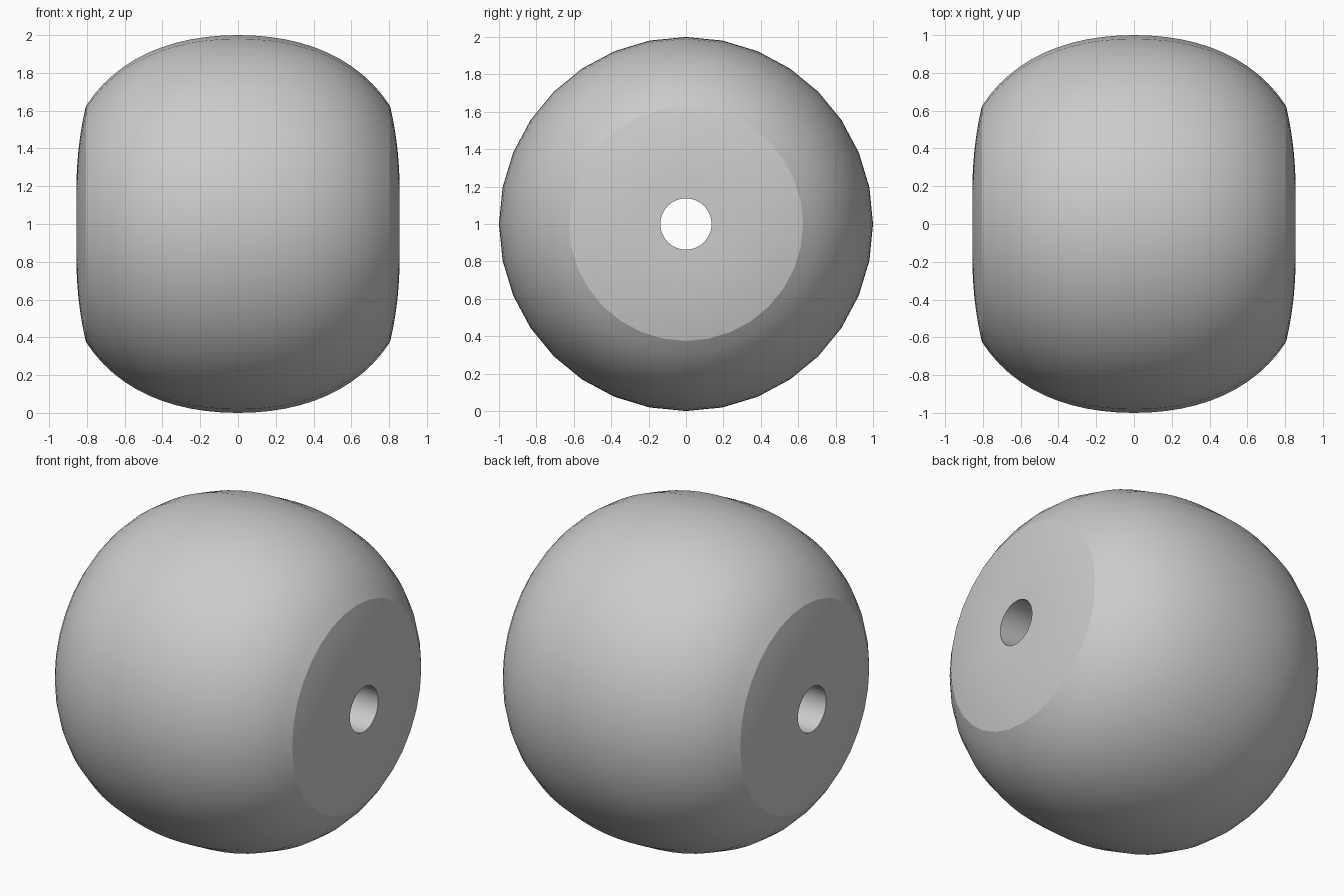
import bpy, bmesh, math
from mathutils import Vector
from mathutils.geometry import interpolate_bezier

if "Cube" in bpy.data.objects:
    bpy.data.objects.remove(bpy.data.objects["Cube"])

SIDES = 32
HOLE = 0.137


def curve(a, b, c, d, n):
    pts = [Vector((p[0], p[1], 0)) for p in (a, b, c, d)]
    return [(p.x, p.y) for p in interpolate_bezier(*pts, n)]


# Half profile as (x, radius): belly, slightly domed end, hole rim
half = curve((0, 1), (0.35, 1), (0.64, 0.88), (0.805, 0.625), 13)
half += curve((0.805, 0.625), (0.835, 0.50), (0.855, 0.35), (0.855, 0.20), 8)[1:]
half.append((0.855, HOLE))

# Mirror to a full closed profile; the closing segment is the hole wall
profile = [(-x, r) for x, r in reversed(half[1:])] + half

# Lathe around the x axis
bm = bmesh.new()
rings = []
for x, r in profile:
    ring = []
    for i in range(SIDES):
        a = 2 * math.pi * i / SIDES
        ring.append(bm.verts.new((x, r * math.sin(a), 1 + r * math.cos(a))))
    rings.append(ring)
for k, ring in enumerate(rings):
    nxt = rings[(k + 1) % len(rings)]
    for i in range(SIDES):
        j = (i + 1) % SIDES
        bm.faces.new((ring[i], ring[j], nxt[j], nxt[i]))
bmesh.ops.recalc_face_normals(bm, faces=bm.faces)

mesh = bpy.data.meshes.new("bead")
bm.to_mesh(mesh)
bm.free()
bead = bpy.data.objects.new("bead", mesh)
bpy.context.collection.objects.link(bead)

# Smooth surface with crisp end rims
bpy.context.view_layer.objects.active = bead
bead.select_set(True)
bpy.ops.object.shade_smooth_by_angle(angle=math.radians(16))
